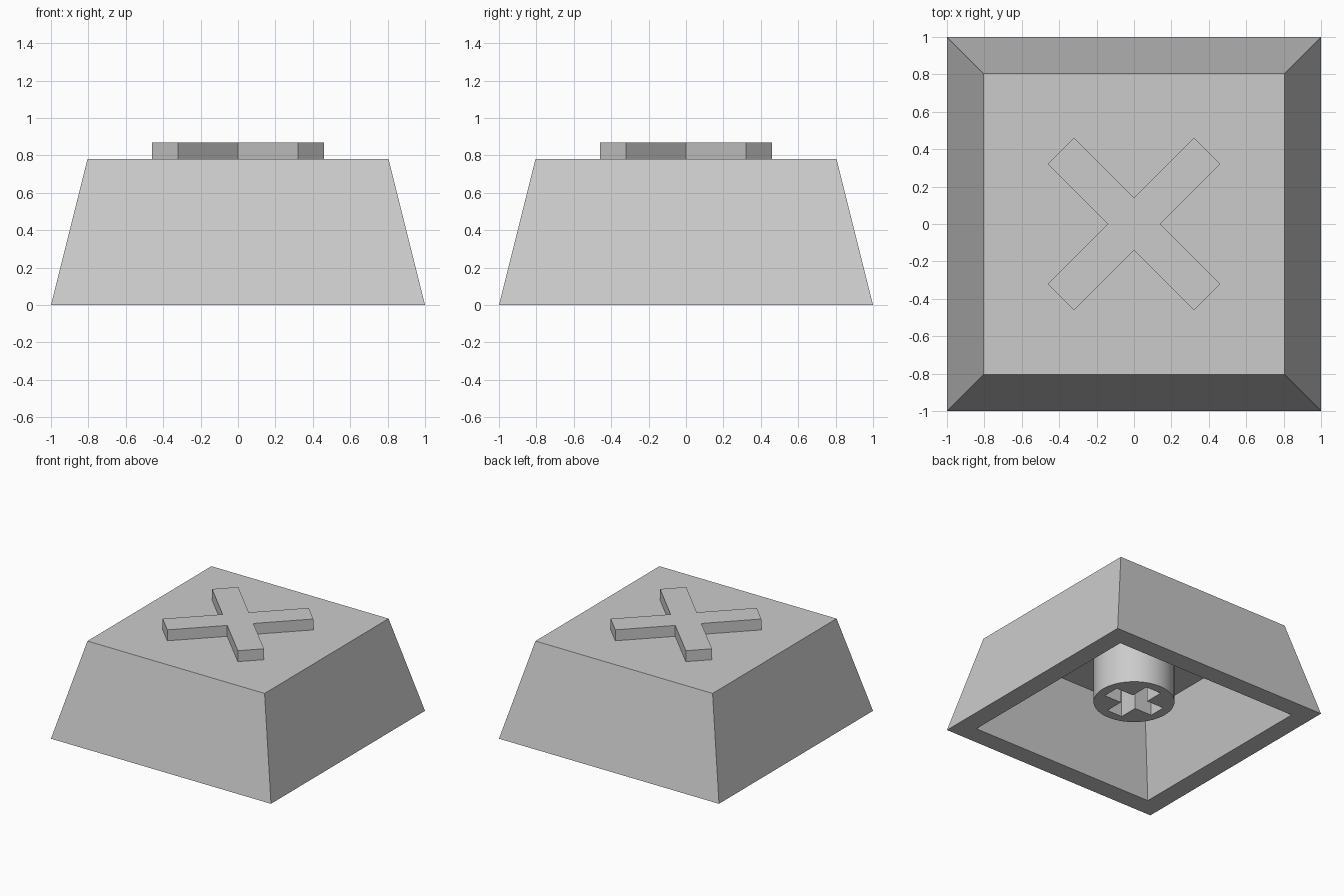
import bpy
import bmesh
import math

cube = bpy.data.objects.get("Cube")
if cube:
    bpy.data.objects.remove(cube, do_unlink=True)

grey = bpy.data.materials.new("light grey plastic")
grey.use_nodes = True
colour = (0.6, 0.6, 0.6, 1)
grey.diffuse_color = colour
grey.node_tree.nodes["Principled BSDF"].inputs["Base Color"].default_value = colour


def add_object(name, bm):
    bmesh.ops.recalc_face_normals(bm, faces=bm.faces)
    mesh = bpy.data.meshes.new(name)
    bm.to_mesh(mesh)
    bm.free()
    mesh.materials.append(grey)
    obj = bpy.data.objects.new(name, mesh)
    bpy.context.collection.objects.link(obj)
    return obj


def ring(bm, half, z):
    corners = [(-1, -1), (1, -1), (1, 1), (-1, 1)]
    return [bm.verts.new((x * half, y * half, z)) for x, y in corners]


def cross_points(width, length):
    # Outline of a plus shape, one arm at a time
    points = []
    for i in range(4):
        c, s = round(math.cos(i * math.pi / 2)), round(math.sin(i * math.pi / 2))
        for x, y in [(length, -width), (length, width), (width, width)]:
            points.append((x * c - y * s, x * s + y * c))
    return points


def cross_prism(name, width, length, z0, z1, angle=0):
    bm = bmesh.new()
    base = bm.faces.new([bm.verts.new((x, y, z0)) for x, y in cross_points(width, length)])
    top = bmesh.ops.extrude_face_region(bm, geom=[base])["geom"]
    moved = [v for v in top if isinstance(v, bmesh.types.BMVert)]
    bmesh.ops.translate(bm, verts=moved, vec=(0, 0, z1 - z0))
    obj = add_object(name, bm)
    obj.rotation_euler.z = angle
    return obj


# Hollow tapered shell: outside wall, rim, inside wall and both caps
ceiling = 0.635
bm = bmesh.new()
rings = [ring(bm, half, z) for half, z in
         [(0.805, 0.78), (1, 0), (0.842, 0), (0.685, ceiling)]]
for a, b in zip(rings, rings[1:]):
    for i in range(4):
        j = (i + 1) % 4
        bm.faces.new((a[i], a[j], b[j], b[i]))
bm.faces.new(rings[0])
bm.faces.new(rings[-1])
add_object("cap_shell", bm)

# Raised diagonal cross on the top
cross_prism("top_cross", 0.099, 0.552, 0.78, 0.87, math.pi / 4)

# Round stem underneath, with a cross-shaped socket
stem_bottom = 0.174
bm = bmesh.new()
bmesh.ops.create_cone(bm, cap_ends=True, segments=64, radius1=0.305, radius2=0.305,
                      depth=ceiling - stem_bottom)
bmesh.ops.translate(bm, verts=bm.verts, vec=(0, 0, (ceiling + stem_bottom) / 2))
stem = add_object("stem", bm)
cutter = cross_prism("socket_cutter", 0.07, 0.228, stem_bottom - 0.1, ceiling + 0.1)
cutter.hide_render = True
cutter.hide_viewport = True
socket = stem.modifiers.new("socket", "BOOLEAN")
socket.operation = "DIFFERENCE"
socket.solver = "EXACT"
socket.object = cutter

bpy.context.view_layer.objects.active = stem
stem.select_set(True)
bpy.ops.object.shade_smooth_by_angle(angle=math.radians(30))
